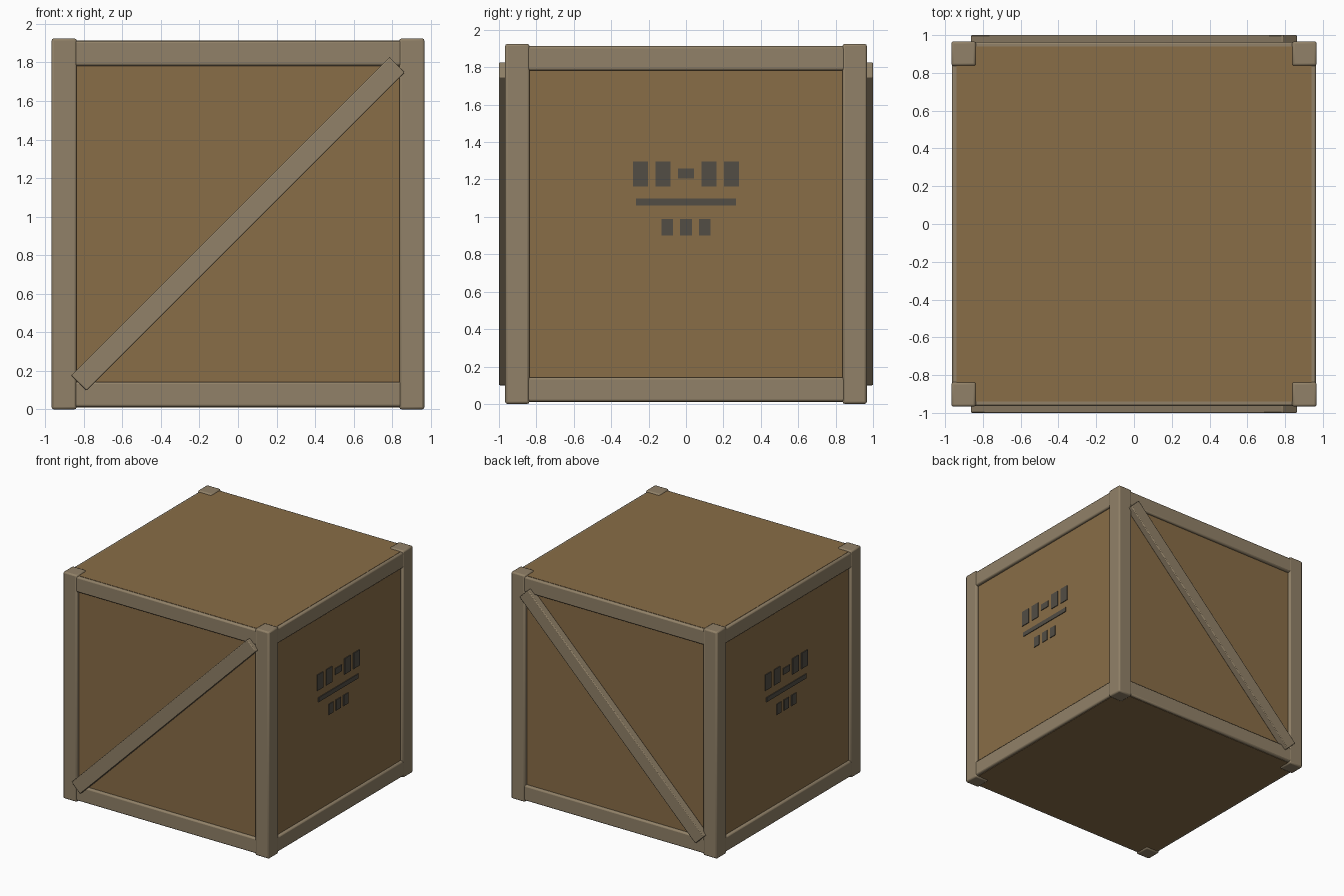
import bpy
from math import radians
from mathutils import Matrix

cube = bpy.data.objects.get("Cube")
if cube:
    bpy.data.objects.remove(cube, do_unlink=True)


def material(name, rgb):
    mat = bpy.data.materials.new(name)
    mat.use_nodes = True
    mat.diffuse_color = (*rgb, 1)
    bsdf = mat.node_tree.nodes["Principled BSDF"]
    bsdf.inputs["Base Color"].default_value = (*rgb, 1)
    bsdf.inputs["Roughness"].default_value = 0.85
    return mat


PANEL = material("brown panel wood", (0.250, 0.153, 0.063))
FRAME = material("grey frame wood", (0.283, 0.220, 0.138))
PAINT = material("dark stencil paint", (0.084, 0.074, 0.058))


def box(name, center, size, mat, bevel=0.0, tilt=0.0):
    """Box with real dimensions in its mesh, optionally tilted about y and bevelled."""
    bpy.ops.mesh.primitive_cube_add(size=1, location=center)
    obj = bpy.context.object
    obj.name = name
    obj.data.transform(Matrix.Rotation(radians(tilt), 4, "Y") @ Matrix.Diagonal((*size, 1)))
    obj.data.materials.append(mat)
    if bevel:
        mod = obj.modifiers.new("soft edges", "BEVEL")
        mod.width = bevel
        mod.segments = 2
        bpy.ops.object.shade_smooth_by_angle(angle=radians(35))
    return obj


HEIGHT = 1.925
MID = HEIGHT / 2
OUT = 0.967          # outer face of the frame
BEAM = 0.13          # frame beam width
CORE = 0.94          # panel face
EDGE = OUT - BEAM / 2

# Panelled body
box("crate_body", (0, 0, MID), (2 * CORE, 2 * CORE, 1.905), PANEL)

# Corner posts
for sx, x_name in ((-1, "right"), (1, "left")):
    for sy, y_name in ((-1, "front"), (1, "back")):
        box(f"{y_name}_{x_name}_post", (sx * EDGE, sy * EDGE, MID),
            (BEAM, BEAM, HEIGHT), FRAME, 0.012)

# Top and bottom rails, set slightly inside the posts
RAIL_OUT = OUT - 0.003
RAIL = RAIL_OUT - BEAM / 2
for sz, z_name in ((-1, "bottom"), (1, "top")):
    z = MID + sz * (0.95 - BEAM / 2)
    for s, y_name, x_name in ((-1, "front", "right"), (1, "back", "left")):
        box(f"{y_name}_{z_name}_rail", (0, s * RAIL, z),
            (2 * EDGE, BEAM, BEAM), FRAME, 0.012)
        box(f"{x_name}_{z_name}_rail", (s * RAIL, 0, z),
            (BEAM, 2 * EDGE, BEAM), FRAME, 0.012)

# Diagonal braces on the front and back
for s, y_name in ((-1, "front"), (1, "back")):
    box(f"{y_name}_brace", (0, s * 0.969, MID), (2.335, 0.062, 0.113), FRAME, 0.006, tilt=-45)

# Painted marks on both sides: y, z, width, height
marks = [(0, 1.233, 0.085, 0.054), (0, 1.08, 0.535, 0.038)]
marks += [(y, 1.23, 0.08, 0.134) for y in (-0.243, -0.122, 0.122, 0.243)]
marks += [(y, 0.945, 0.063, 0.09) for y in (-0.1, 0, 0.1)]
for s, x_name in ((-1, "right"), (1, "left")):
    for i, (y, z, w, h) in enumerate(marks):
        box(f"{x_name}_mark_{i + 1}", (s * (CORE + 0.002), y, z), (0.008, w, h), PAINT)
